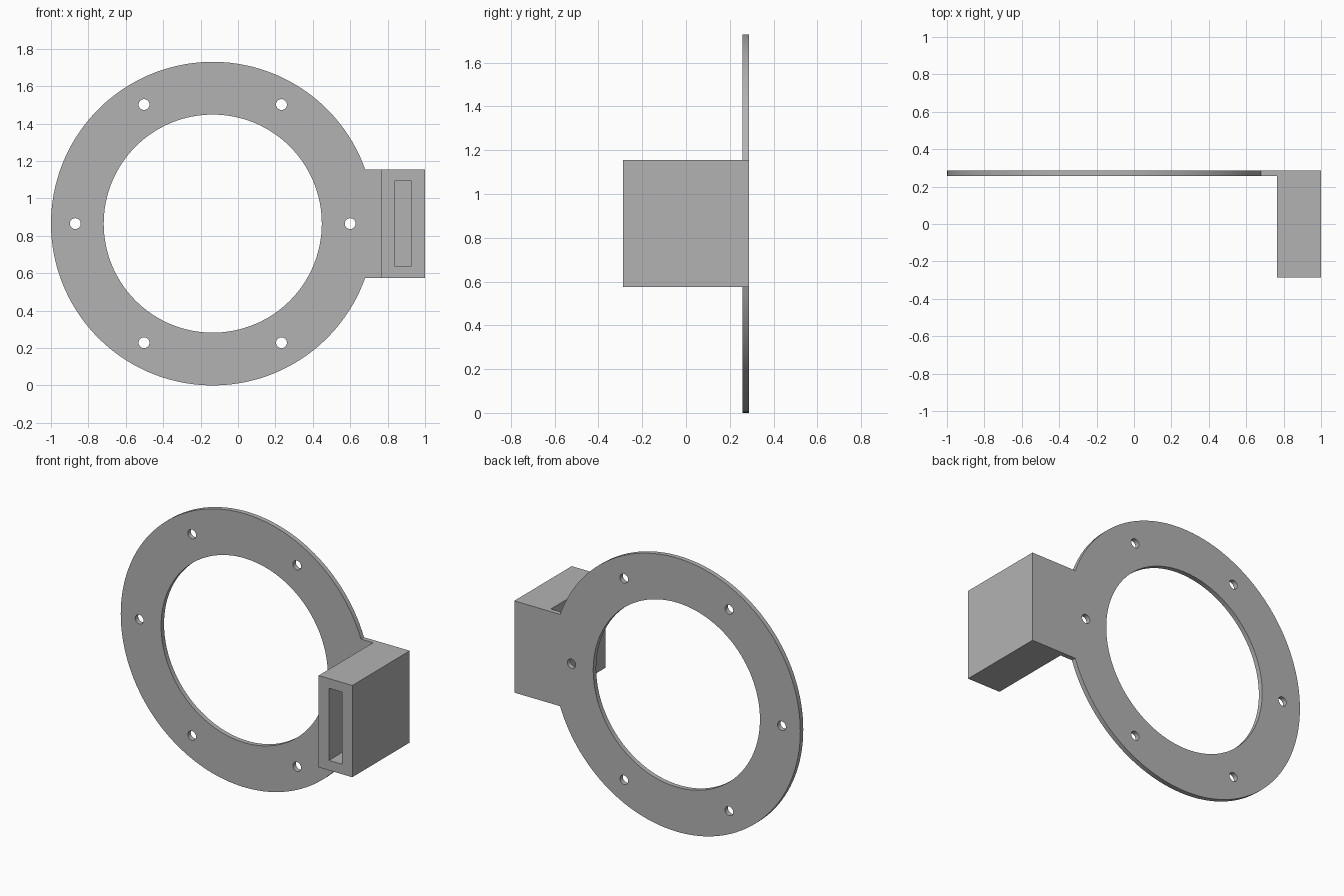
import bpy
from math import asin, cos, sin, pi, radians

old = bpy.data.objects.get("Cube")
if old:
    bpy.data.objects.remove(old, do_unlink=True)

CX, CZ = -0.135, 0.865           # ring centre
OUTER, INNER = 0.865, 0.583      # ring radii
BOLT_R, HOLE_R = 0.735, 0.029    # bolt circle and hole radius
HALF = 0.29                      # half height of tab and housing
FRONT, BACK, PLATE = -0.287, 0.287, 0.03

grey = bpy.data.materials.new("plain grey")
grey.use_nodes = True
colour = (0.45, 0.45, 0.45, 1)
grey.diffuse_color = colour
grey.node_tree.nodes["Principled BSDF"].inputs["Base Color"].default_value = colour


def circle(x, z, r, n):
    return [(x + r * cos(2 * pi * i / n), z + r * sin(2 * pi * i / n)) for i in range(n)]


def plate_from_loops(name, loops):
    """Flat plate in the xz plane; inner loops become holes."""
    curve = bpy.data.curves.new(name, 'CURVE')
    curve.dimensions, curve.fill_mode = '2D', 'BOTH'
    curve.extrude = PLATE / 2
    for loop in loops:
        spline = curve.splines.new('POLY')
        spline.points.add(len(loop) - 1)
        spline.use_cyclic_u = True
        for point, (x, z) in zip(spline.points, loop):
            point.co = (x, z, 0, 1)
    obj = bpy.data.objects.new(name, curve)
    bpy.context.collection.objects.link(obj)
    obj.location.y = BACK - PLATE / 2
    obj.rotation_euler.x = pi / 2
    bpy.ops.object.select_all(action='DESELECT')
    obj.select_set(True)
    bpy.context.view_layer.objects.active = obj
    bpy.ops.object.convert(target='MESH')
    obj = bpy.context.object
    # weld caps to rims so the plate is a closed solid
    bpy.ops.object.mode_set(mode='EDIT')
    bpy.ops.mesh.select_all(action='SELECT')
    bpy.ops.mesh.remove_doubles(threshold=0.0001)
    bpy.ops.mesh.normals_make_consistent(inside=False)
    bpy.ops.object.mode_set(mode='OBJECT')
    return obj


def box(name, low, high):
    bpy.ops.mesh.primitive_cube_add(size=1, location=[(a + b) / 2 for a, b in zip(low, high)])
    obj = bpy.context.object
    obj.name = name
    obj.scale = [b - a for a, b in zip(low, high)]
    bpy.ops.object.transform_apply(location=False, rotation=False, scale=True)
    return obj


def combine(target, tool, operation):
    bpy.context.view_layer.objects.active = target
    mod = target.modifiers.new(operation.lower(), 'BOOLEAN')
    mod.operation, mod.solver, mod.object = operation, 'EXACT', tool
    bpy.ops.object.modifier_apply(modifier=mod.name)
    bpy.data.objects.remove(tool, do_unlink=True)


# Ring outline, running into the side tab
start = asin(HALF / OUTER)
steps = 120
outline = [(CX + OUTER * cos(a), CZ + OUTER * sin(a))
           for a in (start + (2 * pi - 2 * start) * i / steps for i in range(steps + 1))]
outline += [(0.88, CZ - HALF), (0.88, CZ + HALF)]

# Centre opening and six bolt holes
loops = [outline, circle(CX, CZ, INNER, 128)]
for k in range(6):
    a = radians(60 * k)
    loops.append(circle(CX + BOLT_R * cos(a), CZ + BOLT_R * sin(a), HOLE_R, 32))
bracket = plate_from_loops("ring_bracket", loops)

# Side housing with a blind slot in its front
housing = box("side_housing", (0.765, FRONT, CZ - HALF), (1, BACK, CZ + HALF))
slot = box("slot_cutter", (0.837, FRONT - 0.1, 0.638), (0.927, 0.225, 1.094))
slot.hide_render = True
combine(housing, slot, 'DIFFERENCE')
combine(bracket, housing, 'UNION')

bracket.data.materials.clear()
bracket.data.materials.append(grey)
bpy.ops.object.select_all(action='DESELECT')
bracket.select_set(True)
bpy.context.view_layer.objects.active = bracket
bpy.ops.object.shade_smooth_by_angle(angle=radians(30))
